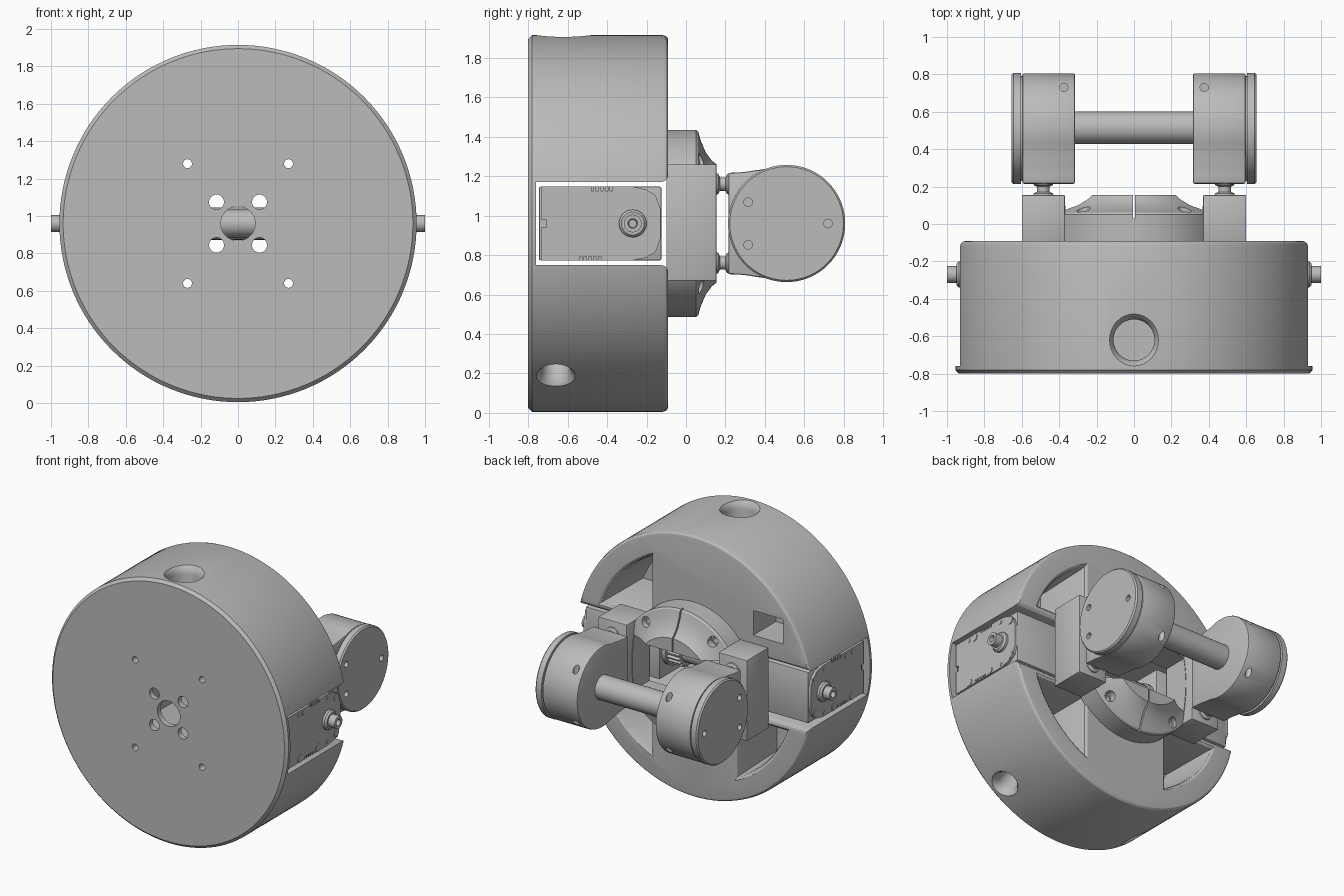
import bpy, bmesh
from math import sin, cos, pi, radians, acos, asin
from mathutils import Matrix, Vector

cube = bpy.data.objects.get("Cube")
if cube:
    bpy.data.objects.remove(cube, do_unlink=True)

grey = bpy.data.materials.new("plain grey")
grey.use_nodes = True
grey.diffuse_color = (0.5, 0.5, 0.5, 1)
grey.node_tree.nodes["Principled BSDF"].inputs["Base Color"].default_value = (0.5, 0.5, 0.5, 1)

CZ = 0.96          # height of the drum axis
SIDES = (-1, 1)
AXES = {"X": lambda a, b, t: (t, a, b),
        "Y": lambda a, b, t: (a, t, b),
        "Z": lambda a, b, t: (a, b, t)}


def loft(name, axis, rings):
    """Capped solid through outlines: rings = [(offset, points), ...]."""
    bm = bmesh.new()
    loops = [[bm.verts.new(AXES[axis](a, b, t)) for a, b in pts] for t, pts in rings]
    n = len(loops[0])
    for lo, hi in zip(loops, loops[1:]):
        for i in range(n):
            j = (i + 1) % n
            bm.faces.new((lo[i], lo[j], hi[j], hi[i]))
    bm.faces.new(loops[0])
    bm.faces.new(loops[-1])
    bmesh.ops.recalc_face_normals(bm, faces=bm.faces)
    me = bpy.data.meshes.new(name)
    bm.to_mesh(me)
    bm.free()
    me.materials.append(grey)
    ob = bpy.data.objects.new(name, me)
    bpy.context.collection.objects.link(ob)
    return ob


def circle(a, b, r, n=32):
    return [(a + r * cos(2 * pi * i / n), b + r * sin(2 * pi * i / n)) for i in range(n)]


def lathe(name, axis, a, b, profile, n=32):
    return loft(name, axis, [(t, circle(a, b, r, n)) for t, r in profile])


def rod(name, axis, a, b, r, lo, hi, n=32):
    return lathe(name, axis, a, b, [(lo, r), (hi, r)], n)


def box(name, x, y, z):
    return loft(name, "Z", [(t, [(x[0], y[0]), (x[1], y[0]), (x[1], y[1]), (x[0], y[1])]) for t in z])


def bake(ob):
    bpy.context.view_layer.update()
    me = bpy.data.meshes.new_from_object(ob.evaluated_get(bpy.context.evaluated_depsgraph_get()))
    ob.modifiers.clear()
    ob.data = me


def cut(ob, *tools):
    for tool in tools:
        m = ob.modifiers.new("cut", "BOOLEAN")
        m.operation, m.solver, m.object = "DIFFERENCE", "EXACT", tool
        bake(ob)
        bpy.data.objects.remove(tool, do_unlink=True)


def bevel(ob, width, segments=3):
    m = ob.modifiers.new("round", "BEVEL")
    m.width, m.segments, m.limit_method, m.angle_limit = width, segments, "ANGLE", radians(50)
    bake(ob)


# Drum with chamfered front rim and rounded back rim
drum = lathe("drum", "Y", 0, CZ, [(-0.8, 0.935), (-0.78, 0.955), (-0.12, 0.955), (-0.102, 0.95),
                                  (-0.093, 0.94), (-0.09, 0.925)], 128)

# Cross channel that holds the two drives
half = [(-0.76, 0.21), (-0.125, 0.21), (-0.105, 0.217), (-0.094, 0.23), (-0.09, 0.245), (0, 0.245)]
channel = [(y, CZ + h) for y, h in half] + [(y, CZ - h) for y, h in reversed(half)]
cut(drum, loft("cutter", "X", [(-1.1, channel), (1.1, channel)]))


# Segment-shaped back pockets with flared mouths
def segment(sx, sz, grow):
    x0, z0, r = 0.35 - grow, 0.275 - grow, 0.79 + grow
    a0, a1 = asin(z0 / r), acos(x0 / r)
    pts = [(x0, z0)] + [(r * cos(a0 + (a1 - a0) * i / 14), r * sin(a0 + (a1 - a0) * i / 14)) for i in range(15)]
    return [(sx * x, CZ + sz * z) for x, z in pts]


for sx, sz in ((1, 1), (1, -1), (-1, -1)):
    cut(drum, loft("cutter", "Y", [(y, segment(sx, sz, g)) for y, g in
                                   ((-0.52, -0.02), (-0.12, 0), (-0.1, 0.008), (-0.085, 0.03))]))
cut(drum, box("cutter", (-0.72, -0.48), (-0.35, 0), (1.32, 1.5)))

# Round holes in the drum wall
for angle, y, r in ((0, -0.62, 0.11), (144, -0.66, 0.07), (-144, -0.66, 0.07)):
    tool = lathe("cutter", "Z", 0, y, [(0.35, r), (0.9, r), (0.925, r + 0.006), (0.945, r + 0.02), (1.0, r + 0.07)])
    tool.data.transform(Matrix.Translation((0, 0, CZ)) @ Matrix.Rotation(radians(angle), 4, "Y"))
    cut(drum, tool)

# Hub with a concave shoulder
hub = lathe("hub", "Y", 0, CZ, [(-0.1, 0.475), (0.05, 0.475), (0.062, 0.465), (0.075, 0.42), (0.1, 0.36),
                                (0.13, 0.32), (0.155, 0.3)], 96)
cut(hub, box("cutter", (-0.365, 0.365), (-0.2, 0.3), (CZ - 0.2, CZ + 0.2)),
    box("cutter", (-0.005, 0.005), (0.03, 0.3), (0.3, 1.6)))

# Front plate holes and hub bolt holes
cut(drum, rod("cutter", "Y", 0, CZ, 0.092, -1, -0.7))
for sx in SIDES:
    for sz in SIDES:
        cut(drum, rod("cutter", "Y", sx * 0.115, CZ + sz * 0.115, 0.04, -1, -0.7),
            rod("cutter", "Y", sx * 0.27, CZ + sz * 0.32, 0.024, -1, 0.1, 16))
        cut(hub, rod("cutter", "Y", sx * 0.27, CZ + sz * 0.32, 0.024, -1, 1, 16),
            rod("cutter", "Y", sx * 0.27, CZ + sz * 0.32, 0.036, 0.04, 1, 24))

# Shaft across the centre and the axle between the wheels
rod("centre_shaft", "X", -0.27, CZ, 0.075, -0.32, 0.32)
rod("wheel_axle", "X", 0.515, CZ, 0.087, -0.33, 0.33, 48)

for s in SIDES:
    side = "left" if s > 0 else "right"

    def at(lo, hi):
        return s * lo, s * hi

    # Yoke block and the two posts carrying the wheel
    block = box(side + "_yoke_block", sorted(at(0.37, 0.6)), (-0.1, 0.155), (0.67, 1.26))
    bevel(block, 0.006, 2)
    for sz, level in ((-1, "lower"), (1, "upper")):
        lathe(f"{side}_{level}_post", "Y", s * 0.485, CZ + sz * 0.2,
              [(0.15, 0.055), (0.163, 0.052), (0.172, 0.034), (0.2, 0.034), (0.208, 0.05), (0.22, 0.055)])

    # Wheel housing: round with a flat-backed foot
    foot = [(0.215, 0.257), (0.26, 0.258), (0.31, 0.263), (0.36, 0.271)]
    arc = [(0.51 + 0.295 * cos(radians(a)), 0.295 * sin(radians(a))) for a in range(110, -111, -5)]
    outline = [(y, CZ + z) for y, z in foot + arc + [(y, -z) for y, z in reversed(foot)]]
    housing = loft(side + "_wheel_housing", "X", [(t, outline) for t in at(0.315, 0.597)])
    bevel(housing, 0.01, 2)
    for sz in SIDES:
        tool = rod("cutter", "Z", s * 0.375, 0.73, 0.022, *sorted((CZ + sz * 0.13, CZ + sz * 0.4)), 16)
        cut(housing, tool)

    # Wheel cap with three bolt holes
    cap = lathe(side + "_wheel_cap", "X", 0.51, CZ, [(s * t, r) for t, r in
                ((0.59, 0.28), (0.604, 0.28), (0.604, 0.297), (0.645, 0.297), (0.655, 0.288))], 72)
    for y, z in ((0.315, 0.108), (0.315, -0.108), (0.72, 0)):
        cut(cap, rod("cutter", "X", y, CZ + z, 0.022, *at(0.62, 0.7), 16))

    # Drive case and its rounded face plate
    case = box(side + "_drive_case", sorted(at(0.3, 0.9)), (-0.745, -0.125), (CZ - 0.187, CZ + 0.187))
    bevel(case, 0.008, 2)
    edge = [(-0.735, 0.187), (-0.27, 0.187), (-0.2, 0.172), (-0.15, 0.135), (-0.128, 0.07)]
    plate = [(y, CZ + z) for y, z in edge] + [(y, CZ - z) for y, z in reversed(edge)]
    face = loft(side + "_drive_face", "X", [(t, plate) for t in at(0.89, 0.918)])
    cut(face, box("cutter", sorted(at(0.905, 1)), (-0.8, -0.71), (CZ - 0.02, CZ + 0.02)))
    for k in range(5):
        for y, z in ((-0.48, 0.18), (-0.54, -0.18)):
            yy = y + k * 0.024
            cut(face, box("cutter", sorted(at(0.905, 1)), (yy, yy + 0.012), (CZ + z - 0.014, CZ + z + 0.014)))
    for y, z, r in ((-0.545, 0.16, 0.027), (-0.18, 0.13, 0.027), (-0.6, -0.16, 0.027), (-0.39, -0.16, 0.027),
                    (-0.18, -0.13, 0.027), (-0.605, 0.16, 0.014), (-0.28, 0.16, 0.014), (-0.28, -0.16, 0.014)):
        rod(side + "_drive_screw", "X", y, CZ + z, r, *at(0.91, 0.923), 16)

    # Output stub on the outside
    lathe(side + "_output_stub", "X", -0.27, CZ, [(s * t, r) for t, r in
          ((0.9, 0.07), (0.935, 0.07), (0.948, 0.058), (0.948, 0.045), (1.0, 0.045), (1.0, 0.024), (0.97, 0.02))])

    # Toothed horn on the inside
    teeth = [(-0.27 + (0.11 if i % 4 < 2 else 0.092) * cos(2 * pi * i / 80),
              CZ + (0.11 if i % 4 < 2 else 0.092) * sin(2 * pi * i / 80)) for i in range(80)]
    loft(side + "_gear", "X", [(t, teeth) for t in at(0.17, 0.27)])
    rod(side + "_gear_flange", "X", -0.27, CZ, 0.122, *at(0.27, 0.305))

# Smooth shading with sharp edges kept
for ob in bpy.context.scene.objects:
    ob.select_set(ob.type == "MESH")
bpy.context.view_layer.objects.active = drum
bpy.ops.object.shade_smooth_by_angle(angle=radians(30))
